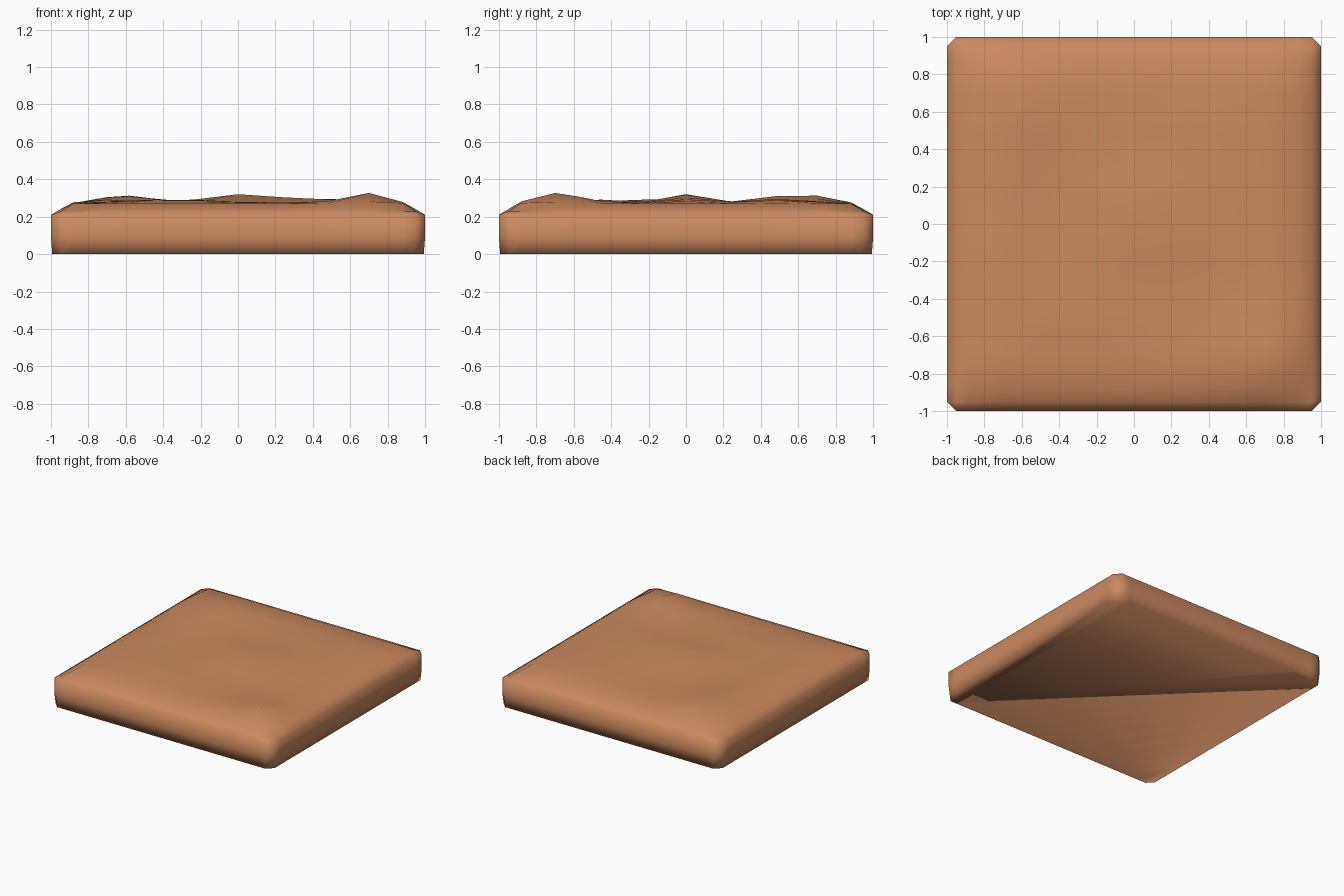
import bpy, bmesh, math

if "Cube" in bpy.data.objects:
    bpy.data.objects.remove(bpy.data.objects["Cube"])

# Irregular grid lines: tight at the rim, loose in the middle
LINES = [-1, -0.95, -0.88, -0.7, -0.58, -0.45, -0.22, 0, 0.25, 0.48, 0.7, 0.88, 0.95, 1]
RIM = {1: 0.21, 0.95: 0.24, 0.88: 0.268}

# Soft mounds: x, y, radius x, radius y, height
MOUNDS = [
    (-0.6, 0.6, 0.20, 0.24, 0.045),
    (0.0, 0.0, 0.24, 0.15, 0.042),
    (0.7, -0.7, 0.16, 0.18, 0.052),
    (-0.75, -0.1, 0.18, 0.25, 0.022),
    (0.5, 0.5, 0.30, 0.20, 0.020),
    (-0.35, -0.5, 0.30, 0.14, 0.020),
    (0.4, 0.0, 0.30, 0.15, 0.018),
]


def height(x, y):
    edge = max(abs(x), abs(y))
    if edge >= 0.95:
        both = min(abs(x), abs(y)) >= 0.88
        return RIM[edge] - (0.012 if both and edge < 1 else 0)
    z = 0.275 if edge < 0.88 else 0.27
    fade = 1.0 if edge < 0.88 else 0.6
    for mx, my, rx, ry, h in MOUNDS:
        z += fade * h * math.exp(-((x - mx) / rx) ** 2 - ((y - my) / ry) ** 2)
    return z


bm = bmesh.new()

# Uneven top surface, with the four corner points left out for the cut corners
n = len(LINES)
grid = {}
for i, x in enumerate(LINES):
    for j, y in enumerate(LINES):
        if abs(x) < 1 or abs(y) < 1:
            grid[i, j] = bm.verts.new((x, y, height(x, y)))
for i in range(n - 1):
    for j in range(n - 1):
        keys = [(i, j), (i + 1, j), (i + 1, j + 1), (i, j + 1)]
        bm.faces.new([grid[k] for k in keys if k in grid])

# Side walls in two bands, then the flat underside
for z, scale in ((0.09, 1.0), (0.0, 0.993)):
    rim = [e for e in bm.edges if e.is_boundary]
    new = bmesh.ops.extrude_edge_only(bm, edges=rim)["geom"]
    for v in new:
        if isinstance(v, bmesh.types.BMVert):
            v.co = (v.co.x * scale, v.co.y * scale, z)
bmesh.ops.holes_fill(bm, edges=[e for e in bm.edges if e.is_boundary], sides=0)
bmesh.ops.recalc_face_normals(bm, faces=bm.faces)
for f in bm.faces:
    f.smooth = True

mesh = bpy.data.meshes.new("ground_tile")
bm.to_mesh(mesh)
bm.free()
tile = bpy.data.objects.new("ground_tile", mesh)
bpy.context.collection.objects.link(tile)

# Clay-brown earth
earth = bpy.data.materials.new("earth")
earth.diffuse_color = (0.60, 0.25, 0.115, 1)
earth.use_nodes = True
earth.node_tree.nodes["Principled BSDF"].inputs["Base Color"].default_value = earth.diffuse_color
mesh.materials.append(earth)
